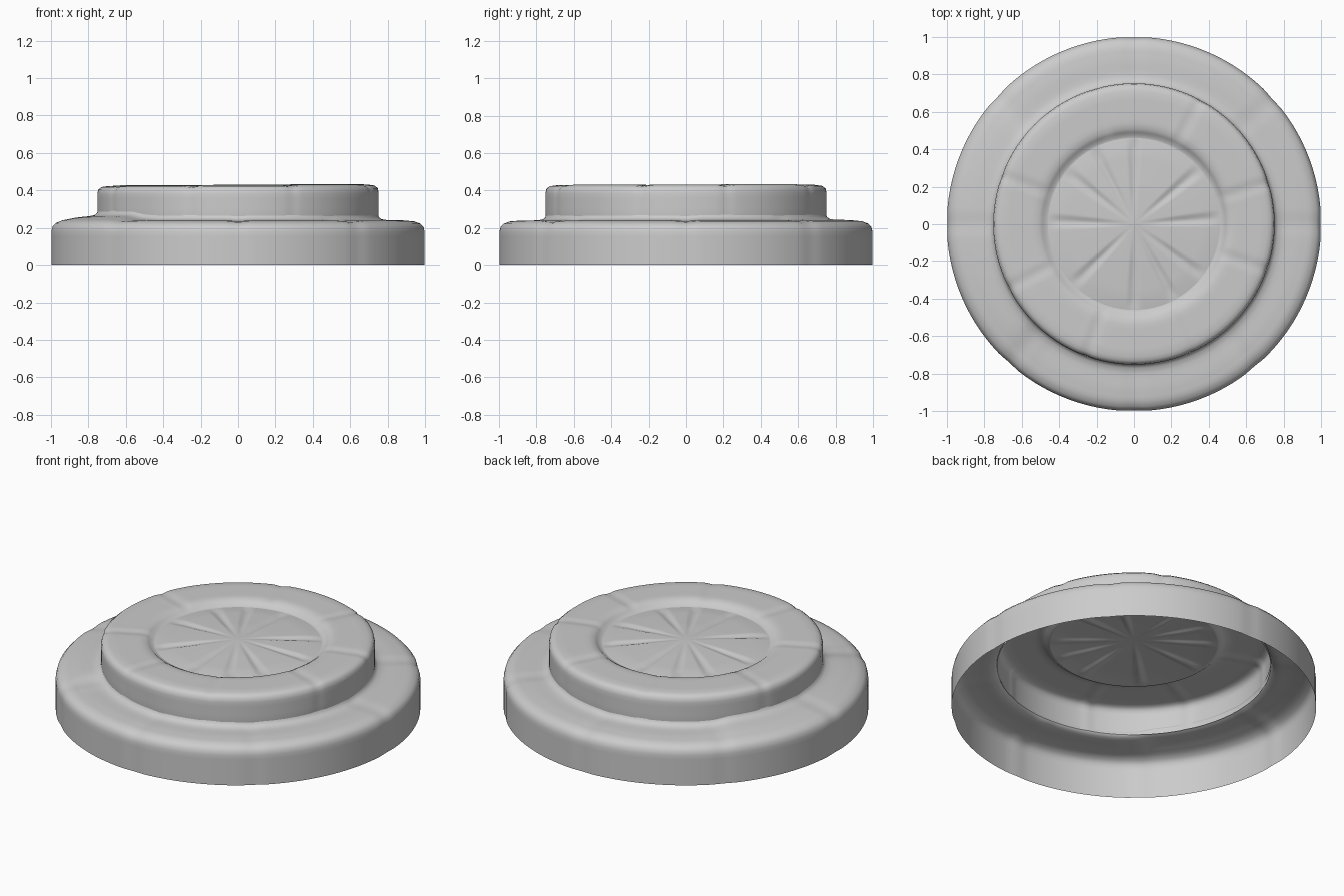
import bpy, bmesh, math

cube = bpy.data.objects.get("Cube")
if cube:
    bpy.data.objects.remove(cube, do_unlink=True)

stone = bpy.data.materials.new("light_grey_stone")
stone.use_nodes = True
GREY = (0.6, 0.6, 0.6, 1)
stone.diffuse_color = GREY
stone.node_tree.nodes["Principled BSDF"].inputs["Base Color"].default_value = GREY

SEGMENTS = 288


def smooth(t):
    t = min(max(t, 0), 1)
    return t * t * (3 - 2 * t)


def angle_gap(a, b):
    return (a - b + 180) % 360 - 180


def groove(angle, radius, joints, width):
    """1 on a joint line, fading to 0 at the given distance from it."""
    gap = min(abs(angle_gap(angle, j)) for j in joints)
    return 1 - smooth(math.radians(gap) * radius / width)


def block_height(angle, joints, heights):
    """Height offset of each block, blended softly across the joints."""
    total = weight = 0
    for i, j in enumerate(joints):
        span = (joints[(i + 1) % len(joints)] - j) % 360
        off = abs(angle_gap(angle, j + span / 2))
        w = 1 - smooth((off - span / 2 + 9) / 18)
        total += w * heights[i]
        weight += w
    return total / max(weight, 0.001)


def refine(profile, step=0.025):
    points = []
    for (r0, z0), (r1, z1) in zip(profile, profile[1:]):
        n = max(1, round(math.hypot(r1 - r0, z1 - z0) / step))
        points += [(r0 + (r1 - r0) * k / n, z0 + (z1 - z0) * k / n) for k in range(n)]
    return points + [profile[-1]]


def revolve(name, profile, shape):
    """Open surface of revolution, with each point adjusted by shape()."""
    bm = bmesh.new()
    rings = []
    for r, z in refine(profile):
        ring = []
        for s in range(SEGMENTS):
            deg = 360 * s / SEGMENTS
            rr, zz = shape(deg, r, z)
            a = math.radians(deg)
            ring.append(bm.verts.new((rr * math.cos(a), rr * math.sin(a), zz)))
        rings.append(ring)
    for low, high in zip(rings, rings[1:]):
        for s in range(SEGMENTS):
            t = (s + 1) % SEGMENTS
            bm.faces.new((low[s], low[t], high[t], high[s]))
    if profile[-1][0] < 0.05:
        bm.faces.new(rings[-1])
    mesh = bpy.data.meshes.new(name)
    bm.to_mesh(mesh)
    bm.free()
    mesh.materials.append(stone)
    obj = bpy.data.objects.new(name, mesh)
    bpy.context.collection.objects.link(obj)
    for o in bpy.context.selected_objects:
        o.select_set(False)
    obj.select_set(True)
    bpy.context.view_layer.objects.active = obj
    bpy.ops.object.shade_smooth_by_angle(angle=math.radians(60))


LOWER_JOINTS = [0, 42, 90, 137, 180, 228, 270, 310]
LOWER_HEIGHTS = [0, 0.002, 0.002, 0.022, 0.022, -0.002, -0.002, -0.002]
UPPER_JOINTS = [17, 62, 106, 160, 207, 250, 293, 341]
UPPER_HEIGHTS = [0.005, 0, -0.002, -0.006, -0.004, -0.002, 0, 0.002]
SPOKES = [4, 40, 90, 118, 142, 178, 225, 270, 298, 323]


# Wide lower step, curving up into a small fillet at its inner edge
def shape_lower(deg, r, z):
    cut = groove(deg, r, LOWER_JOINTS, 0.08)
    top = smooth((z - 0.12) / 0.1)
    inner = smooth((1 - r) / 0.24)
    lift = block_height(deg, LOWER_JOINTS, LOWER_HEIGHTS) * (0.1 + 0.9 * inner)
    return r - 0.004 * cut * smooth((r - 0.8) / 0.15), z + top * (lift - 0.004 * cut)


revolve("lower_step",
        [(1, 0), (1, 0.18), (0.994, 0.205), (0.978, 0.223), (0.945, 0.235),
         (0.88, 0.241), (0.8, 0.242), (0.77, 0.247), (0.755, 0.258), (0.75, 0.27)],
        shape_lower)


# Narrower upper step with a rim falling into the recess
def shape_upper(deg, r, z):
    cut = groove(deg, r, UPPER_JOINTS, 0.05)
    top = smooth((z - 0.34) / 0.07) * smooth((r - 0.47) / 0.05)
    lift = block_height(deg, UPPER_JOINTS, UPPER_HEIGHTS)
    return r - 0.003 * cut * smooth((r - 0.6) / 0.1), z + top * (lift - 0.005 * cut)


revolve("upper_step",
        [(0.75, 0.255), (0.752, 0.28), (0.752, 0.385), (0.747, 0.41),
         (0.73, 0.424), (0.69, 0.43), (0.54, 0.43), (0.51, 0.426),
         (0.49, 0.415), (0.475, 0.401), (0.46, 0.398)],
        shape_upper)


# Gently domed centre disc with radiating wedge joints
def shape_disc(deg, r, z):
    cut = groove(deg, r, SPOKES, 0.015 + 0.07 * r)
    fade = smooth(r / 0.3) * smooth((0.46 - r) / 0.05)
    return r, z - 0.009 * cut * fade


revolve("centre_disc",
        [(0.46, 0.398), (0.44, 0.401), (0.38, 0.408), (0.2, 0.416), (0.01, 0.419)],
        shape_disc)
